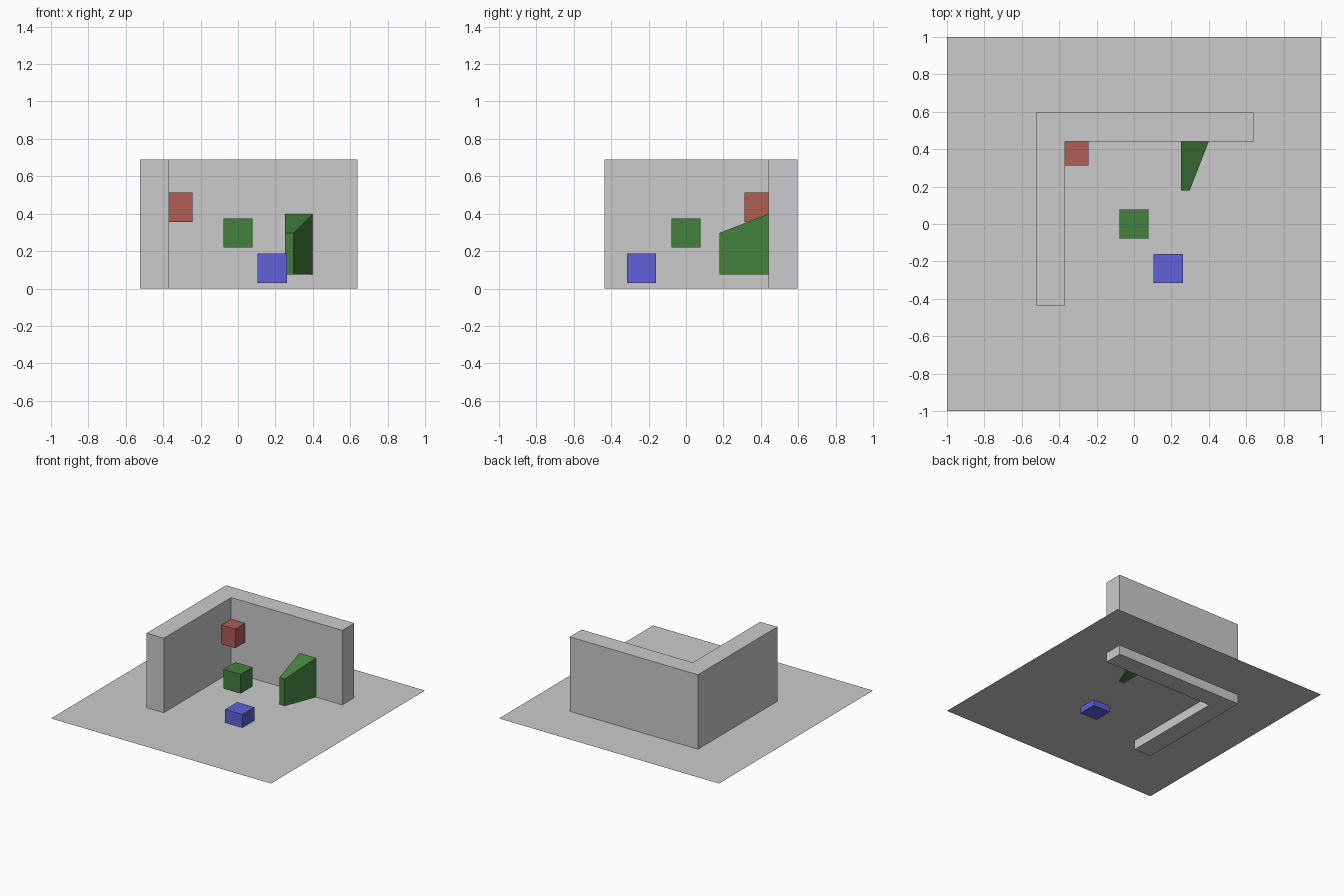
import bpy
import bmesh
from mathutils import Vector

cube = bpy.data.objects.get("Cube")
if cube:
    bpy.data.objects.remove(cube, do_unlink=True)


def material(name, rgb):
    mat = bpy.data.materials.new(name)
    mat.use_nodes = True
    colour = (*rgb, 1)
    mat.diffuse_color = colour
    mat.node_tree.nodes["Principled BSDF"].inputs["Base Color"].default_value = colour
    return mat


grey = material("grey", (0.6, 0.6, 0.6))
red = material("brick red", (0.43, 0.11, 0.09))
green = material("green", (0.058, 0.22, 0.048))
blue = material("blue", (0.12, 0.12, 0.70))


def prism(name, outline, bottom, top, mat):
    """Extrude a plan outline; top is a height or a function of y."""
    bm = bmesh.new()
    base = bm.faces.new([bm.verts.new((x, y, bottom)) for x, y in outline])
    if top is not None:
        lid = bmesh.ops.extrude_face_region(bm, geom=[base], use_keep_orig=True)
        for v in lid["geom"]:
            if isinstance(v, bmesh.types.BMVert):
                v.co.z = top(v.co.y) if callable(top) else top
        bmesh.ops.recalc_face_normals(bm, faces=bm.faces)
    mesh = bpy.data.meshes.new(name)
    bm.to_mesh(mesh)
    bm.free()
    mesh.materials.append(mat)
    obj = bpy.data.objects.new(name, mesh)
    bpy.context.collection.objects.link(obj)
    return obj


def block(name, centre, mat, size=0.157):
    """A small cube around its centre."""
    c, h = Vector(centre), size / 2
    outline = [(c.x + i * h, c.y + j * h) for i, j in ((-1, -1), (1, -1), (1, 1), (-1, 1))]
    return prism(name, outline, c.z - h, c.z + h, mat)


# Thin ground sheet; the walls and the low block reach through it
prism("floor", [(-1, -1), (1, -1), (1, 1), (-1, 1)], 0.078, None, grey)

# L-shaped corner wall
left, right, front, back, thick = -0.525, 0.64, -0.435, 0.595, 0.155
prism("corner_wall", [(left, front), (left + thick, front), (left + thick, back - thick),
                      (right, back - thick), (right, back), (left, back)], 0, 0.69, grey)

# Loose cubes
block("middle_cube", (0, 0, 0.297), green)
block("low_cube", (0.183, -0.238, 0.108), blue)
block("corner_cube", (-0.323, 0.392, 0.434), red)

# Wedge that widens and rises toward the back wall
prism("wedge", [(0.25, 0.18), (0.298, 0.18), (0.40, 0.442), (0.25, 0.442)],
      0.074, lambda y: 0.298 + (y - 0.18) * 0.385, green)
